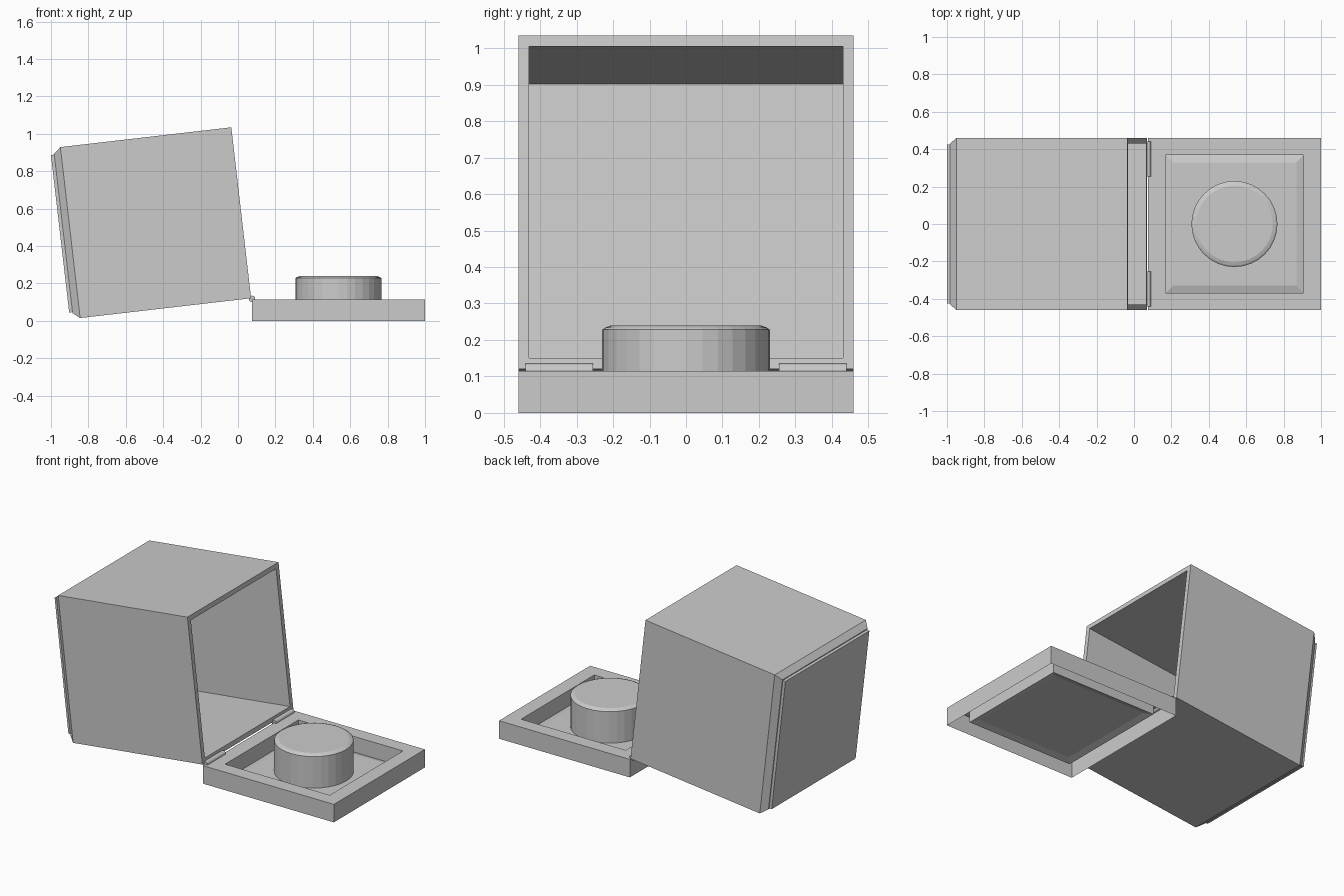
import bpy, bmesh
from math import sin, cos, pi, radians

if "Cube" in bpy.data.objects:
    bpy.data.objects.remove(bpy.data.objects["Cube"])


def square(hx, hy):
    return [(-hx, -hy), (hx, -hy), (hx, hy), (-hx, hy)]


def circle(r, n=32):
    return [(r * cos(2 * pi * i / n), r * sin(2 * pi * i / n)) for i in range(n)]


def loft(name, rings, location, rotation=(0, 0, 0), cap_start=True):
    """Join (outline, height) rings along local z and cap the ends."""
    bm = bmesh.new()
    loops = [[bm.verts.new((x, y, z)) for x, y in outline] for outline, z in rings]
    for a, b in zip(loops, loops[1:]):
        n = len(a)
        for i in range(n):
            j = (i + 1) % n
            bm.faces.new((a[i], a[j], b[j], b[i]))
    if cap_start:
        bm.faces.new(loops[0][::-1])
    bm.faces.new(loops[-1])
    mesh = bpy.data.meshes.new(name)
    bm.to_mesh(mesh)
    bm.free()
    obj = bpy.data.objects.new(name, mesh)
    obj.location = location
    obj.rotation_euler = rotation
    bpy.context.collection.objects.link(obj)
    return obj


# Base: thin shell open underneath, with a sunken tray
loft("base_tray", [
    (square(0.4625, 0.46), 0.0),
    (square(0.4625, 0.46), 0.115),
    (square(0.37, 0.37), 0.115),
    (square(0.37, 0.37), 0.015),
    (square(0.33, 0.33), 0.027),
], (0.5375, 0, 0), cap_start=False)

# Round cushion standing in the tray
loft("round_cushion", [
    (circle(0.23), 0.027),
    (circle(0.23), 0.228),
    (circle(0.222), 0.234),
    (circle(0.205), 0.24),
], (0.537, 0, 0))

# Opened lid: hollow box swung back on the hinge, local z is its depth
tilt = radians(6.6)
lid_rot = (0, -(pi / 2 + tilt), 0)
lid_loc = (0.07 - 0.46 * sin(tilt), 0, 0.121 + 0.46 * cos(tilt))
loft("lid_box", [
    (square(0.43, 0.43), 0.9),
    (square(0.43, 0.43), 0.0),
    (square(0.46, 0.46), 0.0),
    (square(0.46, 0.46), 0.92),
    (square(0.43, 0.43), 0.957),
], lid_loc, lid_rot)

# Raised plate on the lid's outer end
loft("lid_plate", [
    (square(0.424, 0.424), 0.955),
    (square(0.424, 0.424), 0.975),
], lid_loc, lid_rot)

# Hinge barrels
for side, name in ((-1, "front_hinge"), (1, "back_hinge")):
    loft(name, [(circle(0.017, 12), -0.0925), (circle(0.017, 12), 0.0925)],
         (0.075, side * 0.3475, 0.118), (pi / 2, 0, 0))
